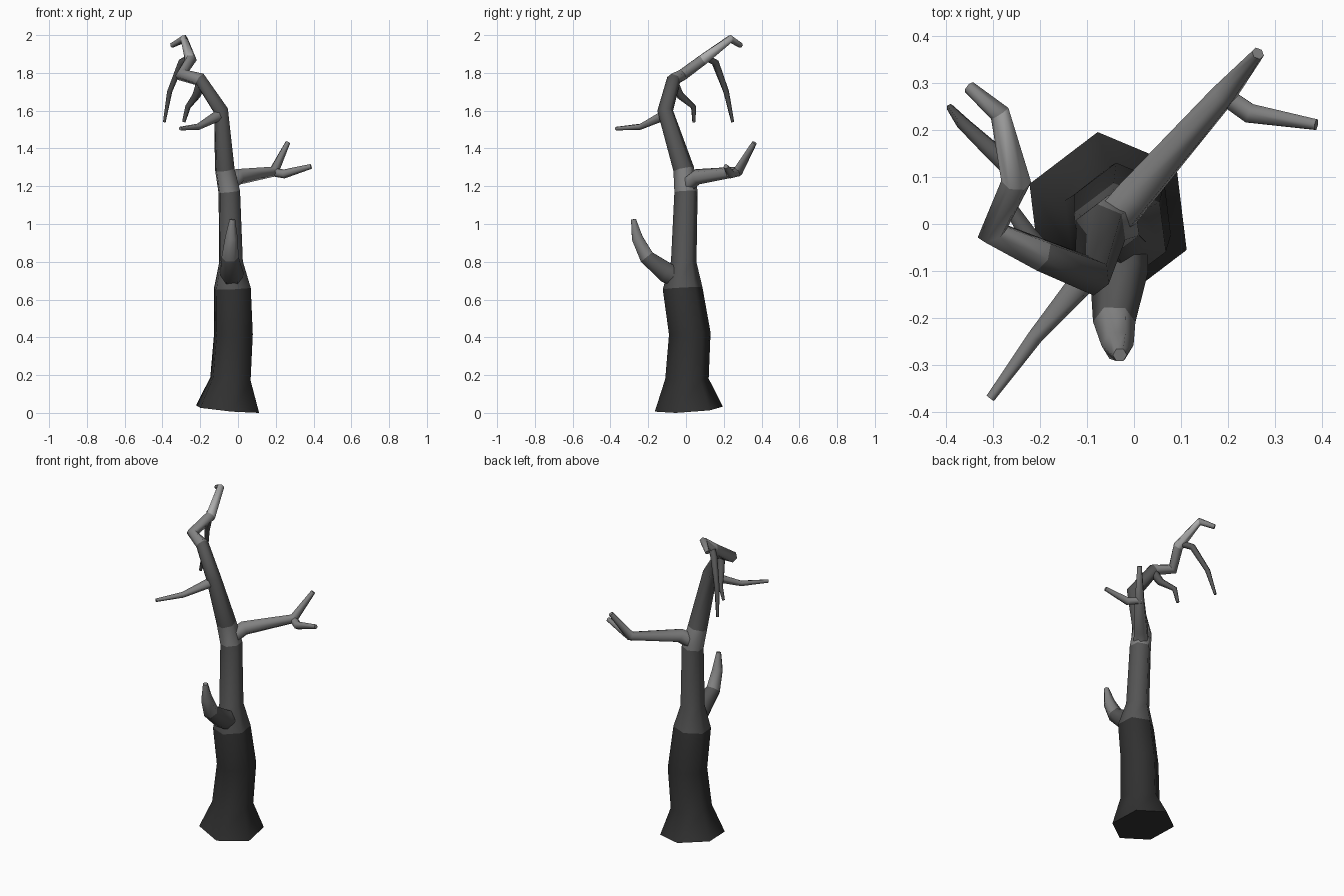
import bpy, bmesh, math
from mathutils import Vector

if "Cube" in bpy.data.objects:
    bpy.data.objects.remove(bpy.data.objects["Cube"])

# Bark shades from charcoal to weathered grey
SHADES = {"charcoal": 0.03, "dark": 0.09, "mid": 0.22, "pale": 0.42}
BARK = {}
for shade, value in SHADES.items():
    BARK[shade] = bpy.data.materials.new("bark_" + shade)
    BARK[shade].diffuse_color = (value, value, value, 1)


def limb(name, path, shades, sides=6, turn=0.0):
    """Low-poly tapering tube through (x, y, z, radius) points, one bark shade per segment."""
    pts = [Vector(p[:3]) for p in path]
    names = list(SHADES)
    bm = bmesh.new()
    rings = []
    tangent = u = None
    for i, p in enumerate(pts):
        before = (p - pts[i - 1]).normalized() if i > 0 else Vector()
        after = (pts[i + 1] - p).normalized() if i < len(pts) - 1 else Vector()
        t = (before + after).normalized()
        if u is None:
            ref = Vector((1, 0, 0)) if abs(t.x) < 0.7 else Vector((0, 0, 1))
            u = (ref - t * ref.dot(t)).normalized()
        else:
            # carry the ring direction along the bend without twisting
            u = tangent.rotation_difference(t) @ u
        tangent = t
        v = t.cross(u)
        ring = []
        for k in range(sides):
            a = turn + 2 * math.pi * k / sides
            ring.append(bm.verts.new(p + path[i][3] * (u * math.cos(a) + v * math.sin(a))))
        rings.append(ring)
    index = 0
    for i, (a, b) in enumerate(zip(rings, rings[1:])):
        index = names.index(shades[min(i, len(shades) - 1)])
        for k in range(sides):
            n = (k + 1) % sides
            bm.faces.new((a[k], a[n], b[n], b[k])).material_index = index
    bm.faces.new(rings[0][::-1]).material_index = names.index(shades[0])
    bm.faces.new(rings[-1]).material_index = index
    bmesh.ops.recalc_face_normals(bm, faces=bm.faces)
    mesh = bpy.data.meshes.new(name)
    bm.to_mesh(mesh)
    bm.free()
    for shade in names:
        mesh.materials.append(BARK[shade])
    obj = bpy.data.objects.new(name, mesh)
    bpy.context.collection.objects.link(obj)
    bpy.ops.object.select_all(action='DESELECT')
    obj.select_set(True)
    bpy.context.view_layer.objects.active = obj
    bpy.ops.object.shade_smooth_by_angle(angle=math.radians(75))
    return obj


# Leaning trunk with a flared hexagonal foot, running on into the crooked top
limb("trunk", [
    (-0.055, 0.015, 0.02, 0.182), (-0.04, 0.005, 0.18, 0.116),
    (-0.024, 0.02, 0.42, 0.111), (-0.03, -0.018, 0.66, 0.106),
    (-0.037, -0.012, 0.80, 0.068), (-0.046, 0.0, 1.17, 0.062),
    (-0.07, -0.012, 1.29, 0.056), (-0.09, -0.11, 1.60, 0.042),
    (-0.20, -0.065, 1.765, 0.037), (-0.30, -0.018, 1.79, 0.034),
    (-0.25, 0.09, 1.87, 0.032), (-0.285, 0.235, 1.98, 0.022),
    (-0.35, 0.29, 1.945, 0.014)],
    ["charcoal"] * 3 + ["dark", "dark", "mid", "dark", "dark", "mid", "mid", "pale", "mid"],
    turn=math.radians(37))

# Thick stub bending up at the front
limb("front_stub", [
    (-0.03, 0.0, 0.70, 0.06), (-0.032, -0.10, 0.74, 0.062),
    (-0.042, -0.208, 0.825, 0.045), (-0.035, -0.258, 0.925, 0.034),
    (-0.03, -0.278, 1.025, 0.015)], ["dark", "dark", "mid"])

# Long branch reaching back right, with a side fork
limb("side_branch", [
    (-0.05, 0.0, 1.20, 0.045), (0.0, 0.06, 1.25, 0.043),
    (0.19, 0.275, 1.278, 0.029), (0.263, 0.362, 1.43, 0.014)], ["mid"])
limb("side_branch_fork", [
    (0.18, 0.28, 1.275, 0.022), (0.245, 0.235, 1.265, 0.024),
    (0.387, 0.211, 1.305, 0.013)], ["mid"])

# Thin twigs on the upper trunk
limb("front_twig", [
    (-0.085, -0.095, 1.585, 0.032), (-0.21, -0.24, 1.515, 0.017),
    (-0.305, -0.37, 1.505, 0.010)], ["mid"])
limb("inner_twig", [
    (-0.19, -0.07, 1.76, 0.028), (-0.22, -0.03, 1.68, 0.022),
    (-0.265, 0.04, 1.62, 0.015), (-0.287, 0.042, 1.54, 0.009)], ["dark"])
limb("hanging_twig", [
    (-0.255, 0.11, 1.88, 0.02), (-0.30, 0.155, 1.855, 0.020),
    (-0.362, 0.213, 1.70, 0.015), (-0.39, 0.247, 1.54, 0.008)], ["dark"])

for m in bpy.data.materials:
    if m.users and not m.is_grease_pencil:
        m.use_nodes = True
        m.node_tree.nodes["Principled BSDF"].inputs["Base Color"].default_value = m.diffuse_color
